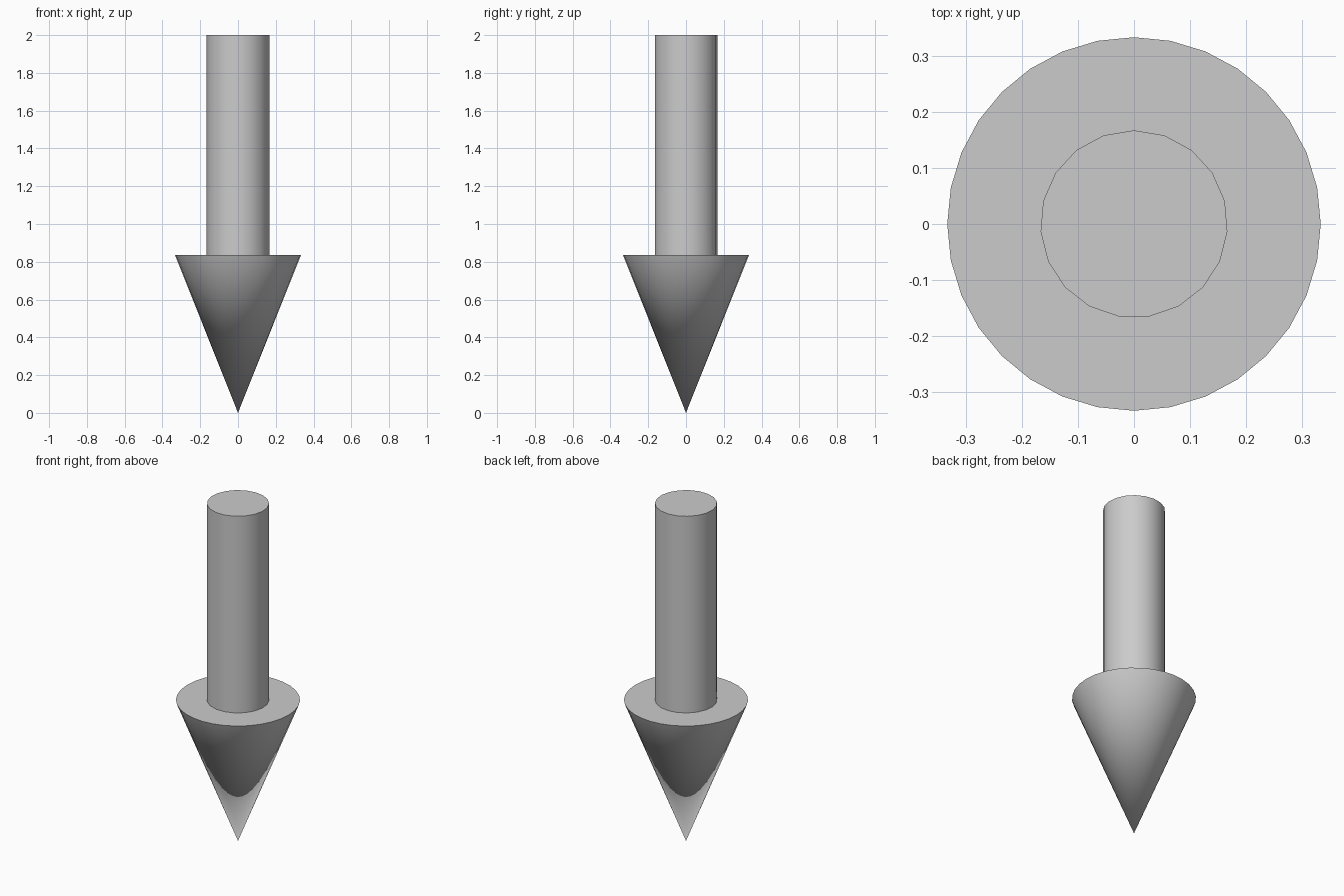
import bpy
import math

if "Cube" in bpy.data.objects:
    bpy.data.objects.remove(bpy.data.objects["Cube"])

HEAD_TOP = 0.835
OVERLAP = 0.01  # shaft sinks slightly into the head


def add_round_part(name, sides, r_bottom, r_top, z0, z1):
    bpy.ops.mesh.primitive_cone_add(
        vertices=sides, radius1=r_bottom, radius2=r_top,
        depth=z1 - z0, location=(0, 0, (z0 + z1) / 2))
    part = bpy.context.object
    part.name = name
    bpy.ops.object.shade_smooth_by_angle(angle=math.radians(30))
    return part


# Cone head pointing down, tip on the ground
add_round_part("arrow_head", 32, 0, 0.333, 0, HEAD_TOP)

# Cylindrical shaft rising from the head
add_round_part("arrow_shaft", 19, 0.167, 0.167, HEAD_TOP - OVERLAP, 2.0)
